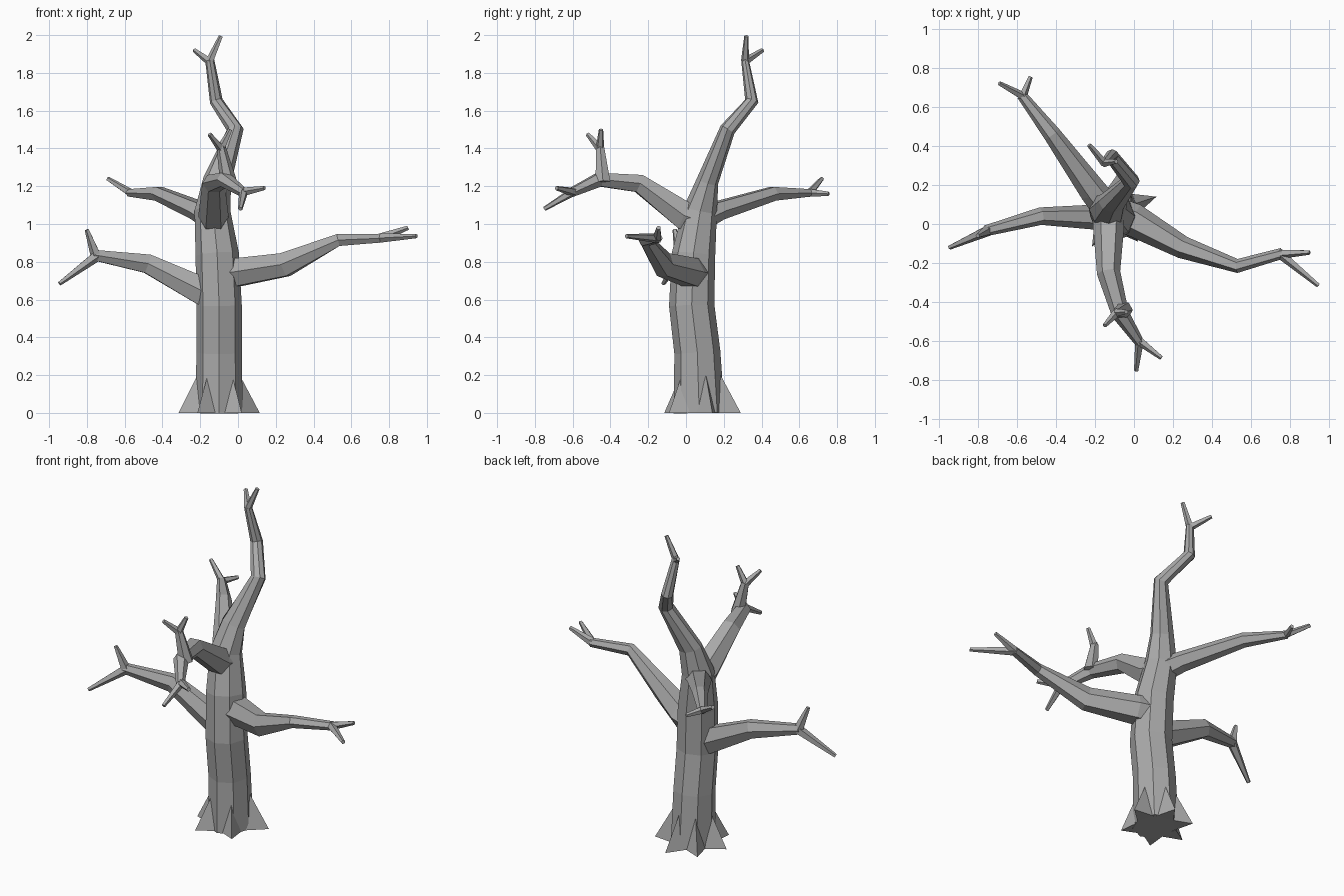
import bpy, bmesh, math
from mathutils import Vector

bark = bpy.data.materials.new("grey bark")
bark.diffuse_color = (0.40, 0.40, 0.40, 1)


def finish(name, bm):
    bmesh.ops.recalc_face_normals(bm, faces=bm.faces)
    mesh = bpy.data.meshes.new(name)
    bm.to_mesh(mesh)
    bm.free()
    mesh.materials.append(bark)
    obj = bpy.data.objects.new(name, mesh)
    bpy.context.collection.objects.link(obj)
    return obj


def limb(name, path, sides=6, ref=(0, 0, 1)):
    """Faceted tube; each path entry is x, y, z, side radius, other radius."""
    bm = bmesh.new()
    pts = [Vector(p[:3]) for p in path]
    ref, rings = Vector(ref), []
    for i, p in enumerate(path):
        t = Vector()
        if i > 0:
            t += (pts[i] - pts[i - 1]).normalized()
        if i < len(pts) - 1:
            t += (pts[i + 1] - pts[i]).normalized()
        t.normalize()
        u = t.cross(ref).normalized()
        v = u.cross(t)
        ring = []
        for k in range(sides):
            a = math.tau * k / sides
            ring.append(bm.verts.new(pts[i] + u * p[3] * math.cos(a) + v * p[4] * math.sin(a)))
        rings.append(ring)
    for a, b in zip(rings, rings[1:]):
        for k in range(sides):
            n = (k + 1) % sides
            bm.faces.new((a[k], a[n], b[n], b[k]))
    bm.faces.new(rings[0])
    bm.faces.new(rings[-1])
    return finish(name, bm)


def twigs(name, fork, r, tips, ref=(0, 0, 1)):
    """Thin tapering twigs from one fork point."""
    for i, tip in enumerate(tips):
        limb(f"{name}_twig_{i + 1}", [(*fork, r, r), (*tip, 0.012, 0.012)], 5, ref)


# Trunk running up into the tall leader
limb("trunk", [
    (-0.10, 0.07, 0.00, 0.125, 0.135), (-0.10, 0.06, 0.32, 0.12, 0.122),
    (-0.10, 0.03, 0.57, 0.12, 0.12), (-0.11, 0.04, 0.84, 0.115, 0.115),
    (-0.135, 0.075, 1.07, 0.095, 0.09), (-0.11, 0.115, 1.23, 0.075, 0.058),
    (-0.015, 0.22, 1.50, 0.045, 0.042), (-0.115, 0.348, 1.65, 0.035, 0.036),
    (-0.15, 0.312, 1.87, 0.024, 0.02)], 8, (0, 1, 0))
twigs("leader", (-0.15, 0.312, 1.86), 0.022,
      [(-0.09, 0.32, 1.995), (-0.23, 0.405, 1.92)], (0, 1, 0))

# Front branch with its upright shoot
limb("front_branch", [
    (-0.13, 0.07, 1.02, 0.08, 0.09), (-0.13, -0.01, 1.045, 0.08, 0.085),
    (-0.13, -0.25, 1.215, 0.06, 0.055), (-0.07, -0.46, 1.235, 0.045, 0.042),
    (0.03, -0.61, 1.165, 0.024, 0.026)])
twigs("front_branch", (0.03, -0.60, 1.17), 0.024,
      [(0.012, -0.75, 1.08), (0.14, -0.685, 1.19)])
limb("front_shoot", [(-0.05, -0.44, 1.22, 0.045, 0.045),
                     (-0.09, -0.455, 1.41, 0.024, 0.024)], 6, (0, 1, 0))
twigs("front_shoot", (-0.09, -0.455, 1.40), 0.023,
      [(-0.04, -0.45, 1.50), (-0.15, -0.52, 1.475)], (0, 1, 0))

# Back branch
limb("back_branch", [
    (-0.14, 0.08, 1.03, 0.075, 0.07), (-0.21, 0.17, 1.07, 0.07, 0.055),
    (-0.42, 0.46, 1.16, 0.045, 0.042), (-0.575, 0.66, 1.165, 0.026, 0.022)])
twigs("back_branch", (-0.57, 0.655, 1.165), 0.022,
      [(-0.69, 0.72, 1.24), (-0.53, 0.755, 1.16)])

# Left branch
limb("left_branch", [
    (-0.10, 0.04, 0.62, 0.07, 0.09), (-0.19, 0.035, 0.645, 0.065, 0.085),
    (-0.48, 0.04, 0.79, 0.045, 0.058), (-0.76, -0.035, 0.835, 0.028, 0.032)])
twigs("left_branch", (-0.75, -0.033, 0.83), 0.03,
      [(-0.945, -0.12, 0.685), (-0.80, -0.06, 0.97)], (0, 1, 0))

# Right branch
limb("right_branch", [
    (-0.10, 0.05, 0.74, 0.09, 0.09), (0.0, 0.02, 0.745, 0.085, 0.085),
    (0.25, -0.12, 0.785, 0.058, 0.072), (0.53, -0.215, 0.915, 0.036, 0.037),
    (0.76, -0.15, 0.925, 0.028, 0.026)])
twigs("right_branch", (0.75, -0.153, 0.925), 0.026,
      [(0.90, -0.145, 0.98), (0.945, -0.315, 0.936)])

# Root flares around the foot
root_tips = [(0.115, 0.14), (-0.06, 0.29), (-0.24, 0.23), (-0.315, 0.05),
             (-0.215, -0.115), (0.02, -0.09)]
for i, (x, y) in enumerate(root_tips):
    bm = bmesh.new()
    foot = Vector((-0.10, 0.07, 0))
    tip = Vector((x, y, 0))
    d = (tip - foot).normalized()
    s = Vector((-d.y, d.x, 0)) * 0.055
    a, b = foot + d * 0.105 + s, foot + d * 0.105 - s
    apex = foot + d * 0.115 + Vector((0, 0, 0.2 if (tip - foot).length > 0.2 else 0.13))
    t, a, b, c = (bm.verts.new(p) for p in (tip, a, b, apex))
    for f in ((t, a, b), (t, a, c), (t, b, c), (a, b, c)):
        bm.faces.new(f)
    finish(f"root_{i + 1}", bm)
